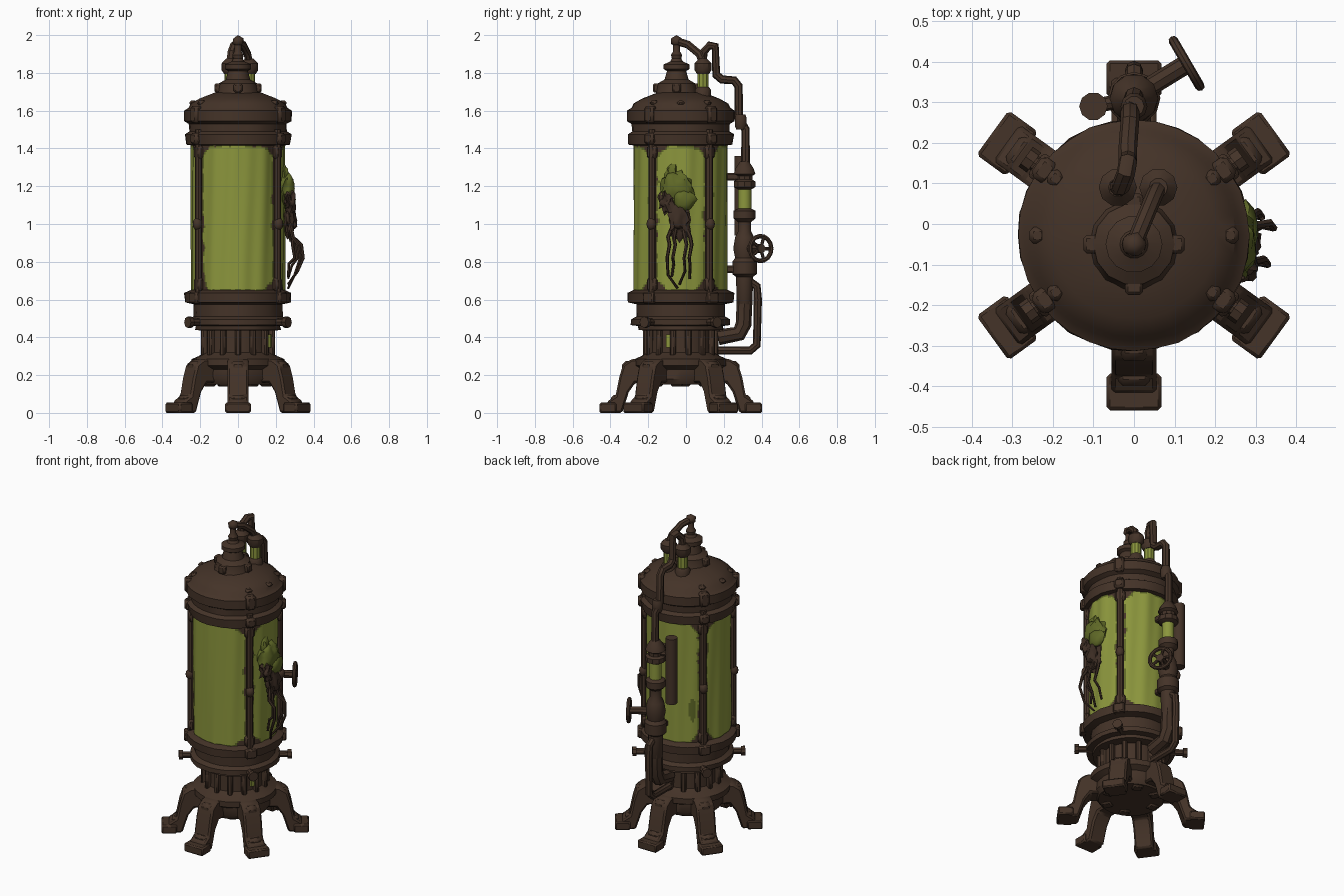
import bpy, bmesh, math
from math import sin, cos, pi, radians
from mathutils import Matrix, Vector, noise

if "Cube" in bpy.data.objects:
    bpy.data.objects.remove(bpy.data.objects["Cube"])

CY = -0.028                                   # body axis
POSTS = [radians(a) for a in (36, 144, 216, 324)]
LEGS = POSTS + [pi / 2, -pi / 2]


def material(name, color):
    m = bpy.data.materials.new(name)
    m.use_nodes = True
    m.diffuse_color = (*color, 1)
    m.node_tree.nodes["Principled BSDF"].inputs["Base Color"].default_value = (*color, 1)
    return m


IRON = material("rusty brown iron", (0.058, 0.033, 0.021))
DARK = material("dark brown flesh", (0.045, 0.026, 0.017))
GLASS = material("green glass", (0.26, 0.305, 0.046))
MOSS = material("dark green slime", (0.115, 0.14, 0.02))


def finish(name, bm, mats=(IRON,), angle=35, bevel=0):
    bmesh.ops.recalc_face_normals(bm, faces=bm.faces)
    me = bpy.data.meshes.new(name)
    bm.to_mesh(me)
    bm.free()
    ob = bpy.data.objects.new(name, me)
    bpy.context.collection.objects.link(ob)
    for m in mats:
        me.materials.append(m)
    if bevel:
        b = ob.modifiers.new("Bevel", "BEVEL")
        b.width, b.segments = bevel, 1
    bpy.ops.object.select_all(action="DESELECT")
    ob.select_set(True)
    bpy.context.view_layer.objects.active = ob
    bpy.ops.object.shade_smooth_by_angle(angle=radians(angle))


def lathe(name, profile, center=(0, CY), segs=32, mat=IRON, wobble=0.0):
    """Revolve (radius, z) points about a vertical axis."""
    bm = bmesh.new()
    rings = []
    for r, z in profile:
        ring = []
        for i in range(segs):
            a = 2 * pi * i / segs
            k = r + wobble * noise.noise((cos(a) * 4, sin(a) * 4, z * 20))
            ring.append(bm.verts.new((center[0] + k * cos(a), center[1] + k * sin(a), z)))
        rings.append(ring)
    for lo, hi in zip(rings, rings[1:]):
        for i in range(segs):
            j = (i + 1) % segs
            bm.faces.new((lo[i], lo[j], hi[j], hi[i]))
    bm.faces.new(rings[0])
    bm.faces.new(rings[-1])
    finish(name, bm, (mat,))


def tube(name, points, radius, mat=IRON, taper=1, sides=2):
    """Sweep a round section along a path."""
    cu = bpy.data.curves.new(name, "CURVE")
    cu.dimensions = "3D"
    cu.bevel_depth, cu.bevel_resolution, cu.use_fill_caps = radius, sides, True
    sp = cu.splines.new("POLY")
    sp.points.add(len(points) - 1)
    for i, p in enumerate(points):
        sp.points[i].co = (*p, 1)
        sp.points[i].radius = 1 + (taper - 1) * i / (len(points) - 1)
    ob = bpy.data.objects.new(name, cu)
    bpy.context.collection.objects.link(ob)
    cu.materials.append(mat)
    bpy.ops.object.select_all(action="DESELECT")
    ob.select_set(True)
    bpy.context.view_layer.objects.active = ob
    bpy.ops.object.convert(target="MESH")
    bpy.ops.object.shade_smooth_by_angle(angle=radians(40))


def radial(r, ang, z):
    return Vector((r * cos(ang), CY + r * sin(ang), z))


def boxes(name, angles, r, z, size, center=(0, CY), mat=IRON, bevel=0.008):
    """Blocks turned to face outwards; size is radial, sideways, up."""
    bm = bmesh.new()
    for a in angles:
        pos = Vector((center[0] + r * cos(a), center[1] + r * sin(a), z))
        bmesh.ops.create_cube(bm, size=1, matrix=Matrix.Translation(pos)
                              @ Matrix.Rotation(a, 4, "Z") @ Matrix.Diagonal((*size, 1)))
    finish(name, bm, (mat,), bevel=bevel)


def ball(name, pos, size, mat=IRON, rough=0.0, detail=2):
    bm = bmesh.new()
    bmesh.ops.create_icosphere(bm, subdivisions=detail, radius=1)
    for v in bm.verts:
        v.co *= 1 + rough * noise.noise(v.co * 2.3 + Vector(pos) * 9)
        v.co = Vector(pos) + v.co * Vector(size)
    finish(name, bm, (mat,), angle=50)


# Base hub, neck and lower tank rings
lathe("base_hub", [(0.09, 0.15), (0.19, 0.15), (0.21, 0.18), (0.21, 0.23), (0.245, 0.25),
                   (0.245, 0.285), (0.21, 0.3), (0.175, 0.32), (0.17, 0.44), (0.21, 0.45)], wobble=0.006)
lathe("lower_collar", [(0.19, 0.435), (0.225, 0.44), (0.225, 0.46), (0.262, 0.465), (0.262, 0.495),
                       (0.235, 0.51), (0.235, 0.575), (0.28, 0.585), (0.285, 0.635), (0.25, 0.65)], wobble=0.008)
ribs = [2 * pi * (i + 0.5) / 14 for i in range(14)]
boxes("neck_ribs", ribs, 0.182, 0.375, (0.035, 0.03, 0.15))
boxes("neck_window", (radians(-21),), 0.176, 0.38, (0.02, 0.022, 0.07), mat=GLASS, bevel=0)
boxes("base_underside_lugs", [a + 0.5 for a in LEGS], 0.15, 0.16, (0.06, 0.06, 0.04))

# Six splayed legs: side profile given width, plus block feet
LEG = [(0.15, 0.29), (0.26, 0.285), (0.305, 0.255), (0.325, 0.19), (0.345, 0.09), (0.39, 0.06),
       (0.39, 0.0), (0.31, 0.0), (0.275, 0.11), (0.24, 0.16), (0.15, 0.16)]
bm = bmesh.new()
for a in LEGS:
    side = Vector((-sin(a), cos(a), 0)) * 0.055
    left = [bm.verts.new(radial(r, a, z) + side) for r, z in LEG]
    right = [bm.verts.new(radial(r, a, z) - side) for r, z in LEG]
    bm.faces.new(left)
    bm.faces.new(right)
    for i in range(len(LEG)):
        j = (i + 1) % len(LEG)
        bm.faces.new((left[i], left[j], right[j], right[i]))
finish("legs", bm, bevel=0.01)
boxes("feet", LEGS, 0.386, 0.027, (0.09, 0.135, 0.054))
boxes("leg_knees", LEGS, 0.275, 0.235, (0.07, 0.085, 0.08), bevel=0.02)
boxes("leg_ankles", LEGS, 0.345, 0.065, (0.05, 0.085, 0.06), bevel=0.015)

# Glass tank: corroded edges near posts and rims, and one slime drip at the back
Z0, Z1, NA, NZ, R = 0.63, 1.43, 150, 64, 0.248
bm = bmesh.new()
grid = []
for k in range(NZ + 1):
    z = Z0 + (Z1 - Z0) * k / NZ
    row = []
    for i in range(NA):
        a = 2 * pi * i / NA
        fold = 0.002 * sin(17 * a + 1.2 * sin(3 * z)) + 0.002 * sin(11 * a)
        row.append(bm.verts.new(radial(R + fold, a, z)))
    grid.append(row)
for k in range(NZ):
    for i in range(NA):
        j = (i + 1) % NA
        f = bm.faces.new((grid[k][i], grid[k][j], grid[k + 1][j], grid[k + 1][i]))
        c = f.calc_center_median()
        ang = math.atan2(c.y - CY, c.x)
        s = R * min(abs((ang - p + pi) % (2 * pi) - pi) for p in POSTS)
        e = min(c.z - Z0, Z1 - c.z)
        d = min(s - 0.022, e - 0.014, (s + e - 0.095) * 0.7) + 0.014 * noise.noise(c * 25)
        drip = math.hypot((ang - radians(130)) * R / 0.022, (c.z - 0.86) / 0.075) < 1
        f.material_index = 0 if d < 0 else 1 if d < 0.008 or drip else 2
finish("glass_tank", bm, (IRON, MOSS, GLASS), angle=60)

# Posts with knobs, brackets and collar spigots
for i, a in enumerate(POSTS):
    tube(f"post_{i + 1}", [radial(0.258, a, 0.6), radial(0.258, a, 1.5)], 0.02)
    ball(f"post_knob_{i + 1}", radial(0.265, a, 1.0), (0.026, 0.026, 0.035))
    tube(f"collar_spigot_{i + 1}", [radial(0.22, a, 0.48), radial(0.325, a, 0.48)], 0.02)
    tube(f"collar_spigot_cap_{i + 1}", [radial(0.305, a, 0.48), radial(0.33, a, 0.48)], 0.03)
for z in (0.68, 1.38):
    boxes("post_brackets", POSTS, 0.257, z, (0.035, 0.06, 0.07), bevel=0.012)
boxes("rim_lugs", POSTS, 0.28, 0.61, (0.04, 0.07, 0.06))
boxes("lid_lower_lugs", POSTS, 0.272, 1.452, (0.05, 0.06, 0.06), bevel=0.012)
boxes("lid_upper_lugs", POSTS, 0.272, 1.58, (0.05, 0.06, 0.09), bevel=0.012)

# Lid, dome and collar
lathe("domed_lid", [(0.24, 1.415), (0.275, 1.42), (0.282, 1.475), (0.258, 1.49), (0.258, 1.53),
                    (0.285, 1.545), (0.285, 1.6), (0.262, 1.615), (0.25, 1.638), (0.205, 1.664),
                    (0.12, 1.697)], wobble=0.006)
boxes("dome_bolts", POSTS + [0, pi], 0.238, 1.64, (0.04, 0.04, 0.025), bevel=0.01)
TOP = (0, -0.05)
lathe("dome_collar", [(0.13, 1.66), (0.108, 1.7), (0.1, 1.745), (0.065, 1.765), (0.052, 1.81),
                      (0.07, 1.82), (0.07, 1.845), (0.035, 1.86), (0.026, 1.875), (0.03, 1.895),
                      (0.018, 1.915), (0.018, 1.96)], center=TOP, segs=14)
boxes("collar_lugs", (0, pi, -pi / 2, pi / 2), 0.1, 1.72, (0.05, 0.045, 0.05), center=TOP)
ball("finial", (0, -0.05, 1.968), (0.034, 0.034, 0.032), detail=1)

# Twin sight gauges on the dome
for x in (-0.04, 0.06):
    c = (x, 0.09)
    lathe("gauge_glass", [(0.031, 1.7), (0.031, 1.82)], center=c, segs=10, mat=GLASS)
    lathe("gauge_foot", [(0.045, 1.65), (0.044, 1.71), (0.033, 1.725)], center=c, segs=10)
    lathe("gauge_cap", [(0.034, 1.795), (0.047, 1.815), (0.047, 1.85), (0.023, 1.875)], center=c, segs=10)

# Pipework
tube("spout_pipe", [(0, -0.05, 1.968), (0.025, 0.01, 1.95), (0.05, 0.07, 1.9), (0.06, 0.09, 1.85)], 0.021)
tube("overhead_pipe", [(-0.04, 0.09, 1.85), (-0.033, 0.092, 1.91), (-0.02, 0.125, 1.945),
                       (-0.015, 0.155, 1.94), (-0.015, 0.16, 1.79), (-0.015, 0.19, 1.765),
                       (-0.01, 0.255, 1.76), (-0.01, 0.278, 1.73), (-0.01, 0.28, 1.56),
                       (0, 0.315, 1.5), (0, 0.315, 1.26)], 0.023)
PIPE = (0, 0.31)
lathe("pipe_joint", [(0.025, 1.5), (0.033, 1.52), (0.033, 1.56), (0.025, 1.58)], center=(0, 0.29), segs=10)
lathe("upper_coupling", [(0.03, 1.18), (0.06, 1.195), (0.06, 1.225), (0.044, 1.235), (0.044, 1.255),
                         (0.06, 1.265), (0.05, 1.295), (0.025, 1.33)], center=PIPE, segs=10)
lathe("pipe_sight_glass", [(0.036, 1.07), (0.036, 1.2)], center=PIPE, segs=12, mat=GLASS)
lathe("lower_pipe", [(0.03, 0.56), (0.042, 0.58), (0.045, 0.72), (0.065, 0.735), (0.065, 0.8),
                     (0.05, 0.82), (0.06, 0.87), (0.05, 0.93), (0.035, 0.96), (0.035, 1.01),
                     (0.058, 1.03), (0.058, 1.07), (0.03, 1.085)], center=PIPE, segs=12)
tube("pipe_elbow", [(0, 0.31, 0.6), (0, 0.305, 0.47), (0, 0.28, 0.42), (0, 0.17, 0.4)], 0.042)
tube("drain_pipe", [(0, 0.33, 0.7), (0, 0.375, 0.67), (0, 0.38, 0.6), (0, 0.375, 0.36),
                    (0, 0.34, 0.33), (0, 0.17, 0.33)], 0.022)
for z in (0.76, 1.25):
    boxes("pipe_clamp", (pi / 2,), 0.285, z, (0.09, 0.05, 0.04))
tube("side_cylinder", [(-0.1, 0.29, 0.94), (-0.1, 0.29, 1.36)], 0.035, sides=3)
tube("side_cylinder_link", [(-0.1, 0.29, 1.25), (0, 0.31, 1.25)], 0.018)

# Valve stem and spoked hand wheel
AXIS = Vector((0.86, 0.5, 0))
HUB = Vector((0.13, 0.395, 0.87))
SIDE = Vector((-0.5, 0.86, 0))
tube("valve_stem", [Vector((0, 0.315, 0.87)), HUB + AXIS * 0.01], 0.024)
rim = [HUB + 0.066 * (SIDE * cos(t) + Vector((0, 0, sin(t)))) for t in [2 * pi * i / 15 for i in range(16)]]
tube("wheel_rim", rim, 0.012)
for i in range(0, 15, 3):
    tube("wheel_spoke", [HUB, rim[i]], 0.009)

# Growth clinging to the left pane: slimy head, fleshy body, trailing tendrils
ball("growth_head", (0.25, -0.045, 1.185), (0.05, 0.088, 0.095), MOSS, 0.35, 3)
ball("growth_crest", (0.245, -0.075, 1.26), (0.022, 0.035, 0.055), MOSS, 0.5)
ball("growth_brow", (0.275, -0.01, 1.13), (0.035, 0.06, 0.06), MOSS, 0.4)
ball("growth_jaw", (0.272, -0.1, 1.12), (0.03, 0.042, 0.055), DARK, 0.8, 3)
ball("growth_body", (0.275, -0.035, 1.02), (0.032, 0.055, 0.09), DARK, 0.7, 3)
for i, (y, tip, out, low) in enumerate([(-0.095, -0.045, 0.33, 0.66), (-0.065, -0.075, 0.3, 0.72),
                                        (-0.005, -0.035, 0.345, 0.68), (0.022, 0.02, 0.315, 0.71)]):
    tube(f"growth_tendril_{i + 1}",
         [(0.275, -0.035 + (y + 0.035) * 0.5, 1.0), (0.29, y, 0.93), (out - 0.01, y + 0.008, 0.89),
          (out, y - 0.005, 0.82), (out - 0.03, y, low + 0.07), (0.265, tip, low)],
         0.012, DARK, taper=0.55, sides=1)
